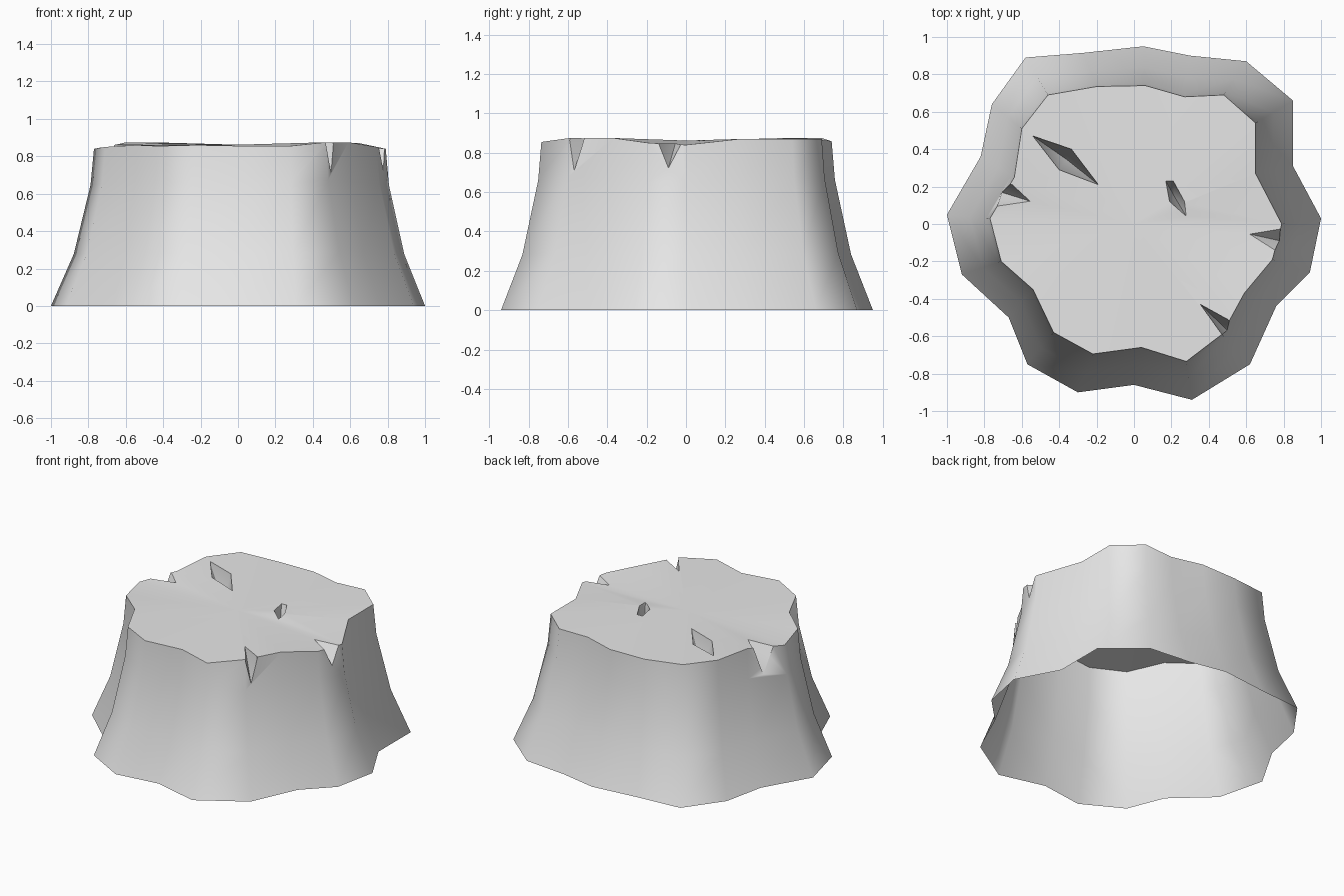
import bpy
import bmesh
from mathutils import Vector

cube = bpy.data.objects.get("Cube")
if cube:
    bpy.data.objects.remove(cube, do_unlink=True)

# Ground outline and cut outline of the trunk, counter-clockwise from +x
BASE = [(1, .03), (.85, .31), (.85, .66), (.6, .87), (.3, .9), (.05, .95), (-.27, .915),
        (-.58, .89), (-.76, .64), (-.82, .36), (-1, .05), (-.92, -.27), (-.67, -.5),
        (-.57, -.75), (-.3, -.9), (0, -.86), (.31, -.94), (.62, -.75), (.76, -.44), (.94, -.26)]
RIM = [(.79, 0), (.65, .27), (.65, .54), (.48, .69), (.27, .68), (.06, .74), (-.2, .735),
       (-.46, .69), (-.6, .51), (-.64, .25), (-.77, .03), (-.71, -.2), (-.54, -.35),
       (-.43, -.58), (-.22, -.695), (.04, -.66), (.28, -.735), (.47, -.59), (.59, -.37), (.74, -.19)]
# Uneven saw-cut height at each rim corner
RIM_Z = [.84, .87, .87, .87, .865, .86, .86, .875, .875, .865,
         .84, .85, .86, .855, .86, .855, .855, .875, .875, .85]
# Flare profile: blend from base to rim, and share of the height
FLARE = [(0, 0), (.53, .33), (.92, .77), (1, 1)]
SURFACE = .862
ABOVE = .95


def new_object(name, bm):
    mesh = bpy.data.meshes.new(name)
    bmesh.ops.recalc_face_normals(bm, faces=bm.faces)
    bm.to_mesh(mesh)
    bm.free()
    obj = bpy.data.objects.new(name, mesh)
    bpy.context.collection.objects.link(obj)
    return obj


def build_trunk():
    """Loft the flared bark wall and fan the cut surface to its middle."""
    bm = bmesh.new()
    rings = []
    for blend, share in FLARE:
        ring = []
        for foot, top, height in zip(BASE, RIM, RIM_Z):
            point = Vector(foot).lerp(Vector(top), blend)
            ring.append(bm.verts.new((point.x, point.y, height * share)))
        rings.append(ring)
    count = len(BASE)
    middle = bm.verts.new((0, 0, SURFACE))
    for i in range(count):
        j = (i + 1) % count
        for low, high in zip(rings, rings[1:]):
            bm.faces.new((low[i], low[j], high[j], high[i]))
        bm.faces.new((rings[-1][i], rings[-1][j], middle))
    bm.faces.new(rings[0][::-1])
    return new_object("stump", bm)


def add_hull(bm, points):
    verts = [bm.verts.new(p) for p in points]
    result = bmesh.ops.convex_hull(bm, input=verts)
    spare = set(result["geom_interior"]) | set(result["geom_unused"])
    spare = [v for v in spare if isinstance(v, bmesh.types.BMVert)]
    bmesh.ops.delete(bm, geom=spare, context="VERTS")


def rim_notch(bm, tip, side_a, side_b, bottom):
    """Wedge that opens outward through the bark."""
    points = [(*tip, SURFACE), (*tip, ABOVE), bottom]
    points.append((bottom[0] * 1.2, bottom[1] * 1.2, bottom[2]))
    for x, y in (side_a, side_b):
        for z in (SURFACE, ABOVE):
            points += [(x, y, z), (x * 1.2, y * 1.2, z)]
    add_hull(bm, points)


def gash(bm, outline, bottom):
    """Pointed pit inside the cut surface."""
    points = [(x, y, z) for x, y in outline for z in (SURFACE, ABOVE)]
    add_hull(bm, points + [bottom])


stump = build_trunk()

# Axe marks
bm = bmesh.new()
rim_notch(bm, (-.55, .12), (-.65, .21), (-.73, .09), (-.71, .17, .67))
rim_notch(bm, (.6, -.05), (.79, -.015), (.75, -.145), (.78, -.09, .72))
rim_notch(bm, (.355, -.43), (.5, -.51), (.47, -.59), (.49, -.56, .71))
gash(bm, [(-.54, .47), (-.335, .4), (-.19, .21), (-.4, .29)], (-.36, .345, .7))
gash(bm, [(.17, .23), (.21, .23), (.27, .12), (.28, .04), (.19, .12)], (.22, .14, .74))
cutter = new_object("axe_mark_cutter", bm)
cutter.hide_render = True

grey = bpy.data.materials.new("light_grey")
grey.use_nodes = True
colour = (.8, .8, .8, 1)
grey.diffuse_color = colour
grey.node_tree.nodes["Principled BSDF"].inputs["Base Color"].default_value = colour
stump.data.materials.append(grey)

cut = stump.modifiers.new("axe_marks", "BOOLEAN")
cut.operation = "DIFFERENCE"
cut.solver = "EXACT"
cut.object = cutter
bpy.context.view_layer.objects.active = stump
stump.select_set(True)
bpy.ops.object.modifier_apply(modifier=cut.name)
bpy.data.objects.remove(cutter, do_unlink=True)

# Open underside
bm = bmesh.new()
bm.from_mesh(stump.data)
under = [f for f in bm.faces if all(v.co.z < .001 for v in f.verts)]
bmesh.ops.delete(bm, geom=under, context="FACES_ONLY")
bm.to_mesh(stump.data)
bm.free()

bpy.ops.object.shade_smooth_by_angle(angle=1.05)
